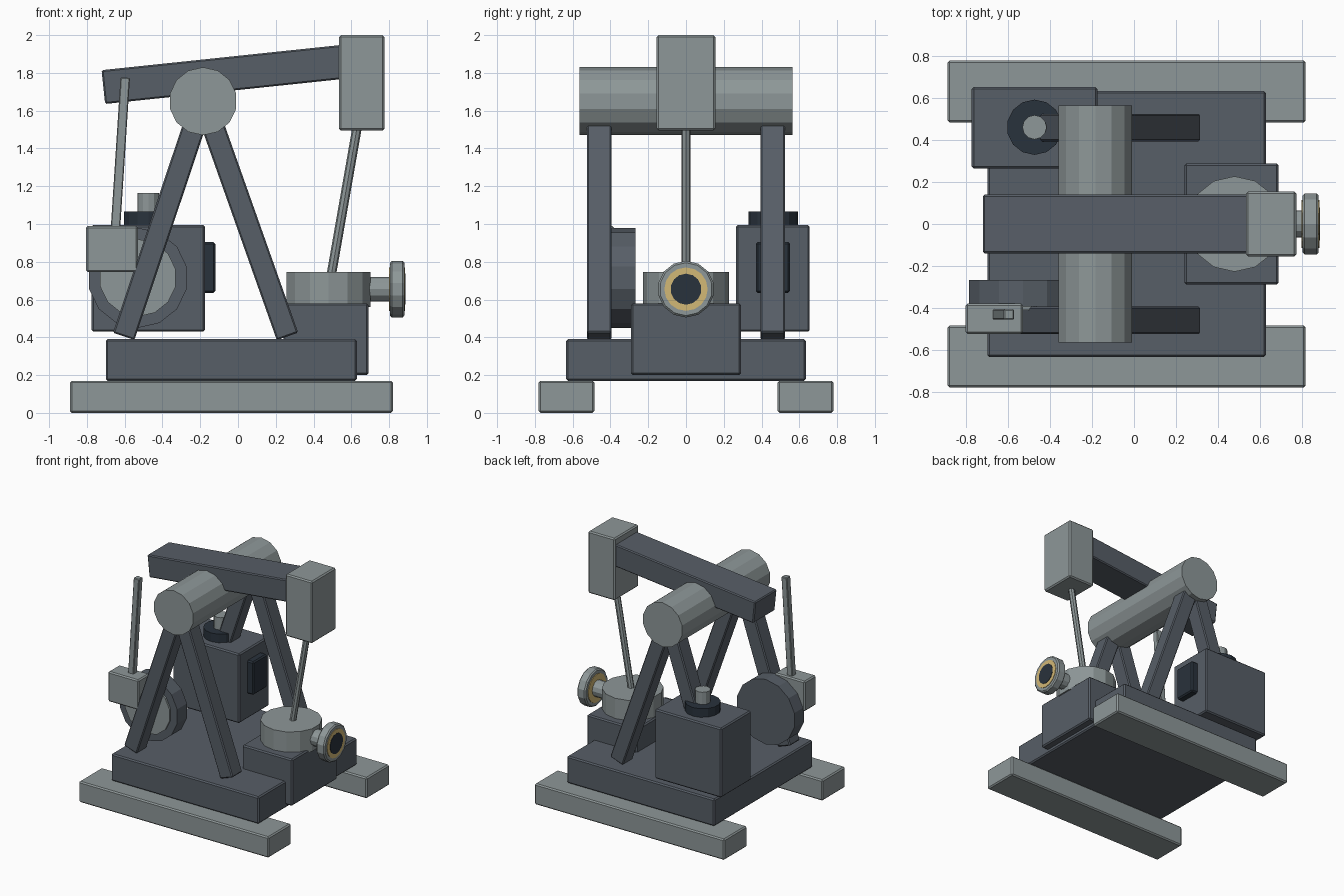
import bpy
from math import atan2, pi
from mathutils import Vector

if "Cube" in bpy.data.objects:
    bpy.data.objects.remove(bpy.data.objects["Cube"], do_unlink=True)


def material(name, rgb):
    m = bpy.data.materials.new(name)
    m.use_nodes = True
    m.diffuse_color = (*rgb, 1)
    m.node_tree.nodes["Principled BSDF"].inputs["Base Color"].default_value = (*rgb, 1)
    return m


steel = material("light grey steel", (0.27, 0.31, 0.315))
iron = material("dark slate iron", (0.095, 0.112, 0.135))
black = material("blue black", (0.022, 0.032, 0.045))
brass = material("brass", (0.65, 0.48, 0.18))


def finish(obj, name, mat, bevel=0):
    obj.name = name
    obj.data.materials.append(mat)
    if bevel:
        mod = obj.modifiers.new("edge bevel", 'BEVEL')
        mod.width = bevel
        mod.segments = 1
    return obj


def box(name, mat, x, y, z, bevel=0.01):
    """Box from its (min, max) range on each axis."""
    bpy.ops.mesh.primitive_cube_add(size=1, location=[(a + b) / 2 for a, b in (x, y, z)])
    obj = bpy.context.object
    obj.scale = [b - a for a, b in (x, y, z)]
    bpy.ops.object.transform_apply(location=False, rotation=False, scale=True)
    return finish(obj, name, mat, bevel)


def beam(name, mat, start, end, y, width, depth, bevel=0.008):
    """Square-ended bar between two (x, z) points at a given y."""
    a, b = Vector((start[0], y, start[1])), Vector((end[0], y, end[1]))
    half = (b - a).length / 2
    obj = box(name, mat, (-half, half), (-width / 2, width / 2), (-depth / 2, depth / 2), bevel)
    obj.location = (a + b) / 2
    obj.rotation_euler.y = -atan2(b.z - a.z, b.x - a.x)
    return obj


def cylinder(name, mat, start, end, radius, sides=16, bevel=0):
    """Cylinder between two points."""
    a, b = Vector(start), Vector(end)
    bpy.ops.mesh.primitive_cylinder_add(vertices=sides, radius=radius, depth=(b - a).length,
                                        location=(a + b) / 2)
    obj = bpy.context.object
    obj.rotation_euler = (b - a).to_track_quat('Z', 'Y').to_euler()
    return finish(obj, name, mat, bevel)


# Skids, base and A-frame legs
for side, s in (("right", -1), ("left", 1)):
    box(side + "_skid", steel, (-0.89, 0.82), sorted((s * 0.485, s * 0.78)), (0, 0.17))
    beam(side + "_rear_leg", iron, (-0.605, 0.405), (-0.225, 1.54), s * 0.46, 0.13, 0.12)
    beam(side + "_front_leg", iron, (0.262, 0.405), (-0.14, 1.54), s * 0.46, 0.13, 0.12)
box("base", iron, (-0.70, 0.63), (-0.635, 0.635), (0.17, 0.39))

# Walking beam, pivot drum and head
cylinder("pivot_drum", steel, (-0.185, -0.565, 1.65), (-0.185, 0.565, 1.65), 0.18, 14)
beam("walking_beam", iron, (-0.713, 1.725), (0.62, 1.865), 0, 0.28, 0.18)
box("beam_head", steel, (0.535, 0.775), (-0.155, 0.155), (1.495, 2.0))

# Wellhead with rod, pipe and flange
box("wellhead_block", iron, (0.24, 0.69), (-0.29, 0.29), (0.20, 0.58))
cylinder("wellhead_drum", steel, (0.48, 0, 0.56), (0.48, 0, 0.745), 0.228, 14)
cylinder("polished_rod", steel, (0.492, 0, 0.72), (0.632, 0, 1.52), 0.025, 8)
cylinder("outlet_pipe", steel, (0.60, 0, 0.655), (0.82, 0, 0.655), 0.065, 12)
cylinder("flange", steel, (0.805, 0, 0.655), (0.881, 0, 0.655), 0.15, 14, 0.01)
cylinder("flange_ring", brass, (0.80, 0, 0.655), (0.885, 0, 0.655), 0.115, 16)
cylinder("outlet_opening", black, (0.86, 0, 0.655), (0.888, 0, 0.655), 0.082, 14)

# Motor with exhaust and vent
box("motor_housing", iron, (-0.775, -0.175), (0.265, 0.655), (0.43, 0.995))
box("motor_vent", black, (-0.19, -0.12), (0.37, 0.55), (0.635, 0.905))
cylinder("exhaust_collar", black, (-0.475, 0.462, 0.98), (-0.475, 0.462, 1.065), 0.132, 14)
cylinder("exhaust_pipe", steel, (-0.475, 0.462, 1.05), (-0.475, 0.462, 1.165), 0.058, 12)

# Crank wheel, counterweight and connecting rod
cylinder("crank_wheel", iron, (-0.53, -0.268, 0.715), (-0.53, -0.395, 0.715), 0.265, 14)
cylinder("crank_face", steel, (-0.53, -0.38, 0.715), (-0.53, -0.41, 0.715), 0.205, 14)
box("counterweight", steel, (-0.805, -0.53), (-0.525, -0.38), (0.745, 0.99))
beam("connecting_rod", steel, (-0.655, 0.88), (-0.597, 1.775), -0.432, 0.05, 0.05, 0.005)
